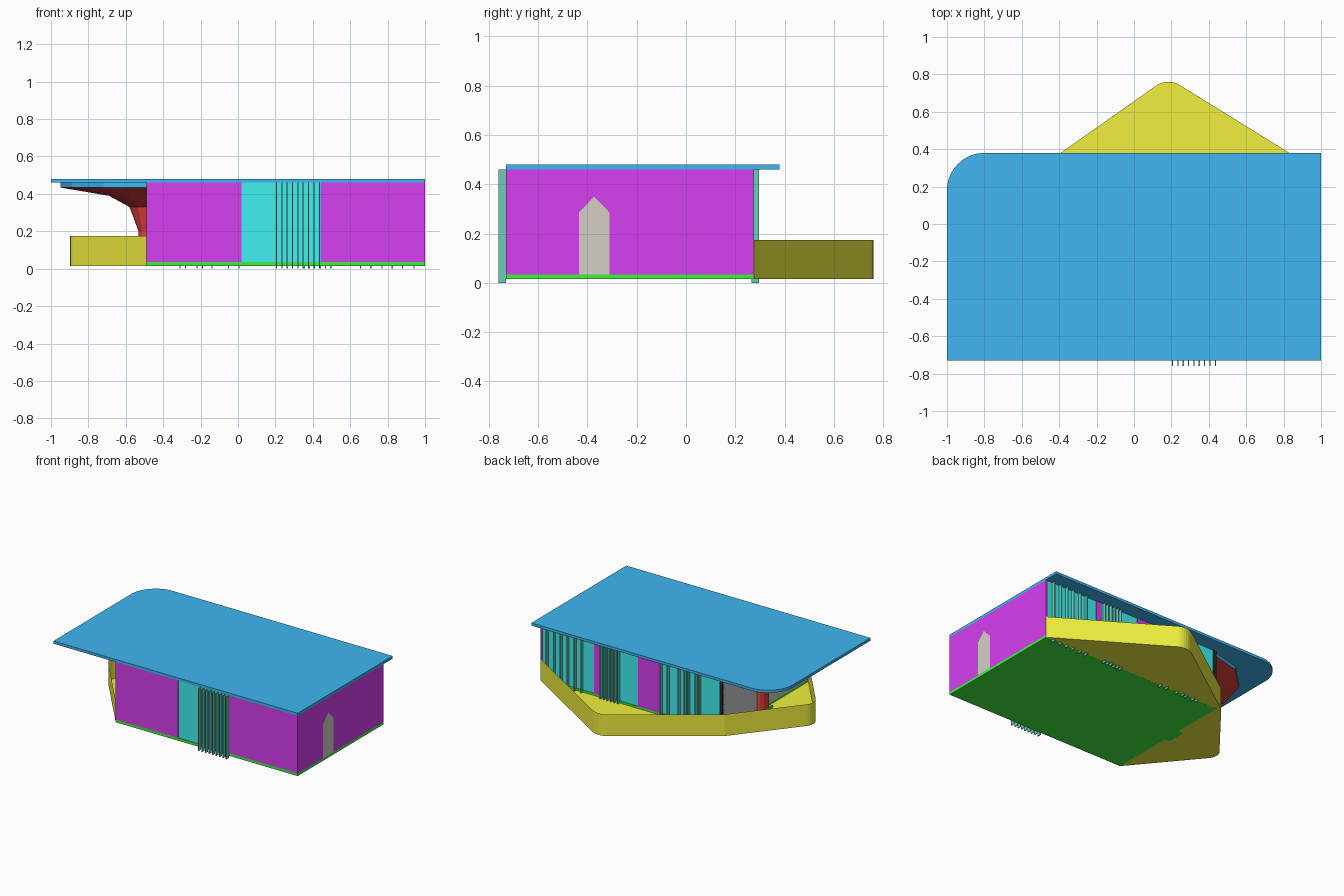
import bpy, bmesh
from math import sin, cos, pi, tan
from mathutils import Vector

if "Cube" in bpy.data.objects:
    bpy.data.objects.remove(bpy.data.objects["Cube"])


def material(name, rgb):
    m = bpy.data.materials.new(name)
    m.diffuse_color = (*rgb, 1)
    m.use_nodes = True
    m.node_tree.nodes["Principled BSDF"].inputs["Base Color"].default_value = m.diffuse_color
    return m


BLUE = material("roof_blue", (0.05, 0.47, 0.87))
PURPLE = material("wall_purple", (0.67, 0.05, 0.87))
CYAN = material("glass_cyan", (0.05, 0.87, 0.87))
GREEN = material("floor_green", (0.05, 0.87, 0.05))
YELLOW = material("terrace_yellow", (0.87, 0.87, 0.05))
TEAL = material("fin_teal", (0.13, 0.63, 0.5))
RED = material("support_red", (0.8, 0.05, 0.05))
BEIGE = material("door_beige", (0.66, 0.63, 0.56))
BLACK = material("post_black", (0.02, 0.02, 0.02))


def finish(name, bm, mat=None, recalc=True):
    if recalc:
        bmesh.ops.recalc_face_normals(bm, faces=bm.faces[:])
    me = bpy.data.meshes.new(name)
    bm.to_mesh(me)
    bm.free()
    ob = bpy.data.objects.new(name, me)
    bpy.context.collection.objects.link(ob)
    if mat:
        me.materials.append(mat)
    return ob


def box(name, x, y, z, mat=None):
    bm = bmesh.new()
    bmesh.ops.create_cube(bm, size=1)
    for v in bm.verts:
        v.co = [(a + b) / 2 + c * (b - a) for (a, b), c in zip((x, y, z), v.co)]
    return finish(name, bm, mat)


def fillet(corners, n=8):
    """Outline from (x, y, radius) corners, rounding those with a radius."""
    pts = []
    for i, (x, y, r) in enumerate(corners):
        p = Vector((x, y))
        if r == 0:
            pts.append(p)
            continue
        a = (Vector(corners[i - 1][:2]) - p).normalized()
        b = (Vector(corners[(i + 1) % len(corners)][:2]) - p).normalized()
        half = a.angle(b) / 2
        c = p + (a + b).normalized() * r / sin(half)
        s, e = p + a * r / tan(half) - c, p + b * r / tan(half) - c
        pts += [c + s.lerp(e, k / n).normalized() * r for k in range(n + 1)]
    return pts


def loft(name, rings, mat, cap_top=True):
    """Join rings of 3D points; the bottom is always capped."""
    bm = bmesh.new()
    rows = [[bm.verts.new(p) for p in ring] for ring in rings]
    n = len(rows[0])
    for lo, hi in zip(rows, rows[1:]):
        for i in range(n):
            j = (i + 1) % n
            bm.faces.new((lo[i], lo[j], hi[j], hi[i]))
    bm.faces.new(rows[0][::-1])
    if cap_top:
        bm.faces.new(rows[-1])
    return finish(name, bm, mat, cap_top)


def prism(name, outline, z0, z1, mat, cap_top=True):
    return loft(name, [[(p[0], p[1], z) for p in outline] for z in (z0, z1)], mat, cap_top)


WX, EX, FY, BY = -0.49, 1.0, -0.73, 0.275   # building footprint
Z0, Z1, T = 0.035, 0.46, 0.015              # wall heights and thickness

# roof slab with one rounded corner
prism("roof", fillet([(-1, FY, 0), (1, FY, 0), (1, 0.38, 0), (-1, 0.38, 0.2)], 12), 0.46, 0.48, BLUE)

# floor slab and pad below the support
box("floor_slab", (WX, EX), (FY, BY), (0.015, Z0), GREEN)
box("support_pad", (-0.53, WX), (-0.26, -0.12), (0.015, Z0), GREEN)

# open terrace tray with thin parapet
prism("terrace", fillet([(1, BY, 0), (0.18, 0.783, 0.115), (-0.52, 0.29, 0),
                         (-0.922, -0.21, 0.085), (WX, FY, 0), (WX, BY, 0)])[::-1],
      0.0152, 0.02, YELLOW)
outline = fillet([(1, BY, 0), (0.18, 0.783, 0.115), (-0.52, 0.29, 0),
                  (-0.922, -0.21, 0.085), (WX, FY, 0)])
bm = bmesh.new()
lo = [bm.verts.new((p.x, p.y, 0.0152)) for p in outline]
hi = [bm.verts.new((p.x, p.y, 0.175)) for p in outline]
for i in range(len(lo) - 1):
    bm.faces.new((lo[i + 1], lo[i], hi[i], hi[i + 1]))
finish("terrace_parapet", bm, YELLOW, False)

# front wall panels and window
box("front_wall_left", (WX, 0.02), (FY, FY + T), (Z0, Z1), PURPLE)
box("front_window", (0.02, 0.44), (FY + 0.004, FY + T), (Z0, Z1), CYAN)
box("front_wall_right", (0.44, EX), (FY, FY + T), (Z0, Z1), PURPLE)

# side walls
box("right_wall", (EX - T, EX), (FY, BY), (Z0, Z1), PURPLE)
box("left_wall", (WX, WX + T), (FY + T, BY - T), (Z0, Z1))
box("corner_post", (WX, -0.465), (BY - 0.025, BY), (Z0, Z1), BLACK)

# back wall alternates glass and solid panels
edges = [-0.465, 0.016, 0.2, 0.34, 0.51, 0.56, 0.985]
for i, (a, b) in enumerate(zip(edges, edges[1:])):
    solid = i in (1, 4)
    box(f"back_{'wall' if solid else 'window'}_{i}", (a, b),
        (BY - T, BY if solid else BY - 0.004), (Z0, Z1), PURPLE if solid else CYAN)

# pointed door on the right wall
bm = bmesh.new()
door = [bm.verts.new((EX + 0.001, y, z)) for y, z in
        [(-0.435, Z0), (-0.31, Z0), (-0.31, 0.285), (-0.373, 0.35), (-0.435, 0.285)]]
bm.faces.new(door)
finish("door", bm, BEIGE, False)

# vertical fins front and back
front_fins = [0.206 + 0.0286 * i for i in range(9)]
back_fins = [-0.31, -0.28, -0.22, -0.19, -0.14, -0.05, 0.005, 0.355, 0.383, 0.41, 0.44,
             0.468, 0.496, 0.655, 0.71, 0.77, 0.825, 0.88, 0.94]
for side, xs, y in (("front", front_fins, (-0.76, FY)), ("back", back_fins, (0.265, 0.296))):
    for i, x in enumerate(xs):
        box(f"{side}_fin_{i}", (x - 0.003, x + 0.003), y, (0, Z1), TEAL)


# flared support on the left wall, carrying a half-round roof edge
def half_ring(depth, width, z, n=6):
    return [(WX - depth * sin(pi * k / n), -0.19 - width * cos(pi * k / n), z) for k in range(n + 1)]


loft("flared_support", [half_ring(*s) for s in
     [(0.042, 0.06, Z0), (0.042, 0.06, 0.2), (0.09, 0.1, 0.33), (0.2, 0.22, 0.39), (0.46, 0.45, 0.434)]], RED)
prism("roof_underside", half_ring(0.46, 0.45, 0), 0.434, Z1, BLUE)
